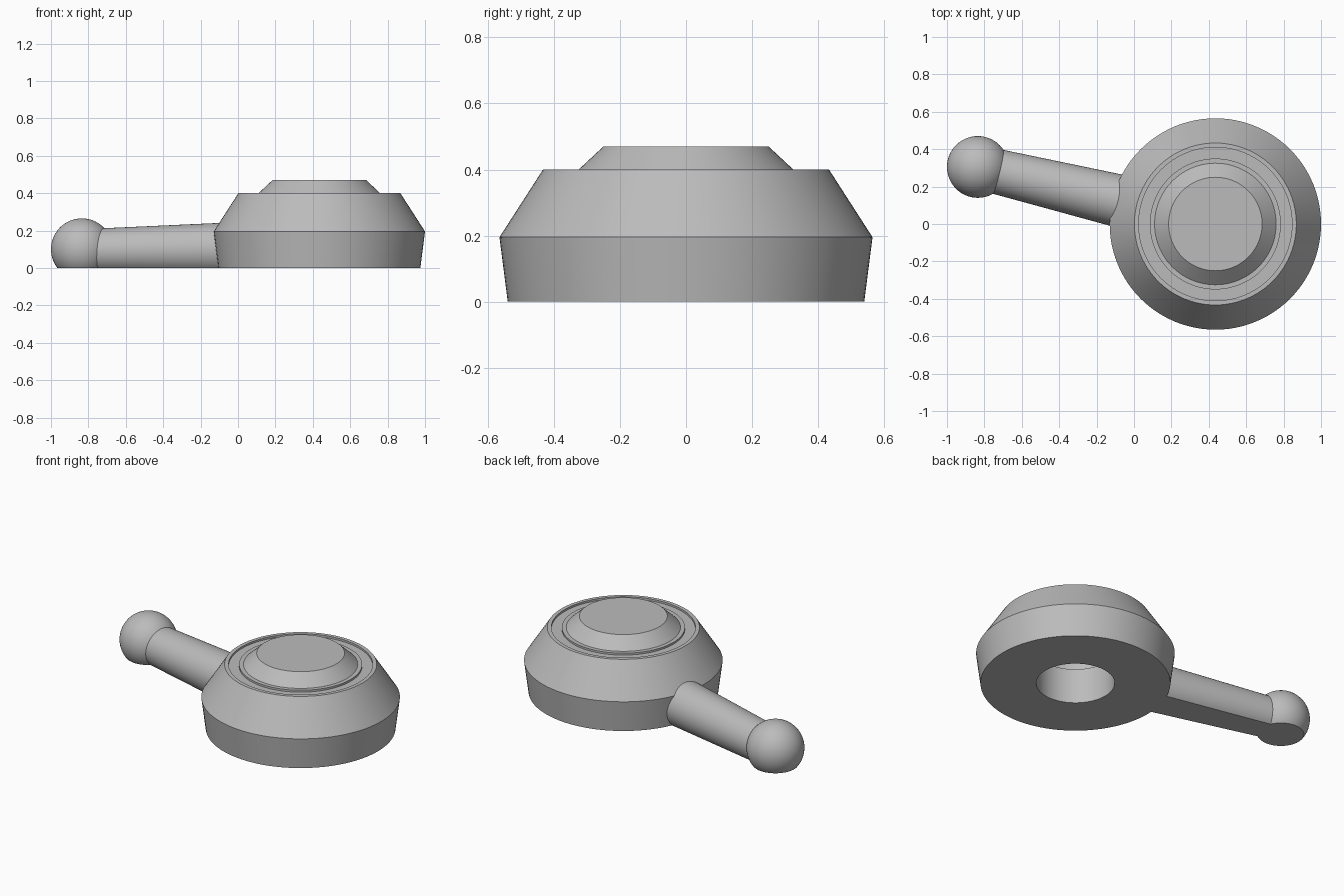
import bpy, bmesh, math
from mathutils import Vector

cube = bpy.data.objects.get("Cube")
if cube:
    bpy.data.objects.remove(cube, do_unlink=True)

# One plain grey material
grey = bpy.data.materials.new("plain grey")
grey.use_nodes = True
colour = (0.5, 0.5, 0.5, 1)
grey.diffuse_color = colour
bsdf = next(n for n in grey.node_tree.nodes if n.type == 'BSDF_PRINCIPLED')
bsdf.inputs["Base Color"].default_value = colour

HUB = Vector((0.435, 0, 0))
BALL = Vector((-0.835, 0.305, 0.1))
BALL_R = 0.165
SEGMENTS = 96


def finish(name, bm):
    bmesh.ops.recalc_face_normals(bm, faces=bm.faces[:])
    mesh = bpy.data.meshes.new(name)
    bm.to_mesh(mesh)
    bm.free()
    mesh.materials.append(grey)
    ob = bpy.data.objects.new(name, mesh)
    bpy.context.collection.objects.link(ob)
    bpy.ops.object.select_all(action='DESELECT')
    ob.select_set(True)
    bpy.context.view_layer.objects.active = ob
    bpy.ops.object.shade_smooth_by_angle(angle=math.radians(20))
    return ob


def lathe(name, profile, closed):
    """Revolve (radius, height) points about the hub axis."""
    bm = bmesh.new()
    verts = [bm.verts.new(HUB + Vector((r, 0, z))) for r, z in profile]
    edges = [bm.edges.new(pair) for pair in zip(verts, verts[1:])]
    if closed:
        edges.append(bm.edges.new((verts[-1], verts[0])))
    bmesh.ops.spin(bm, geom=verts + edges, cent=HUB, axis=(0, 0, 1),
                   angle=math.tau, steps=SEGMENTS)
    bmesh.ops.remove_doubles(bm, verts=bm.verts[:], dist=1e-4)
    return finish(name, bm)


def cut_flat(bm):
    """Slice off everything below the ground and cap the cut."""
    geom = bm.verts[:] + bm.edges[:] + bm.faces[:]
    cut = bmesh.ops.bisect_plane(bm, geom=geom, plane_co=(0, 0, 0),
                                 plane_no=(0, 0, 1), clear_inner=True)
    rim = [e for e in cut["geom_cut"] if isinstance(e, bmesh.types.BMEdge)]
    bmesh.ops.holes_fill(bm, edges=rim, sides=0)


# Hub ring with a stepped bore and a shallow groove on top
lathe("hub", [(0.223, 0), (0.54, 0), (0.565, 0.195), (0.433, 0.4),
              (0.41, 0.4), (0.41, 0.388), (0.26, 0.388),
              (0.26, 0.22), (0.223, 0.22)], True)

# Bevelled centre button closing the bore
lathe("centre_button", [(0, 0.36), (0.35, 0.36), (0.35, 0.4),
                        (0.325, 0.4), (0.25, 0.47), (0, 0.47)], False)

# Ball at the end of the handle
bm = bmesh.new()
bmesh.ops.create_uvsphere(bm, u_segments=64, v_segments=32, radius=BALL_R)
bmesh.ops.translate(bm, verts=bm.verts[:], vec=BALL)
cut_flat(bm)
finish("handle_ball", bm)

# Tapered arm running from the ball into the hub wall
direction = Vector((HUB.x - BALL.x, HUB.y - BALL.y, 0)).normalized()
start = Vector((BALL.x, BALL.y, 0.09))
end = start + direction * 0.9 + Vector((0, 0, 0.012))
axis = end - start
bm = bmesh.new()
bmesh.ops.create_cone(bm, cap_ends=True, segments=64, radius1=0.117,
                      radius2=0.145, depth=axis.length)
bmesh.ops.rotate(bm, verts=bm.verts[:], cent=(0, 0, 0),
                 matrix=axis.to_track_quat('Z', 'Y').to_matrix())
bmesh.ops.translate(bm, verts=bm.verts[:], vec=(start + end) / 2)
cut_flat(bm)
finish("handle_arm", bm)
